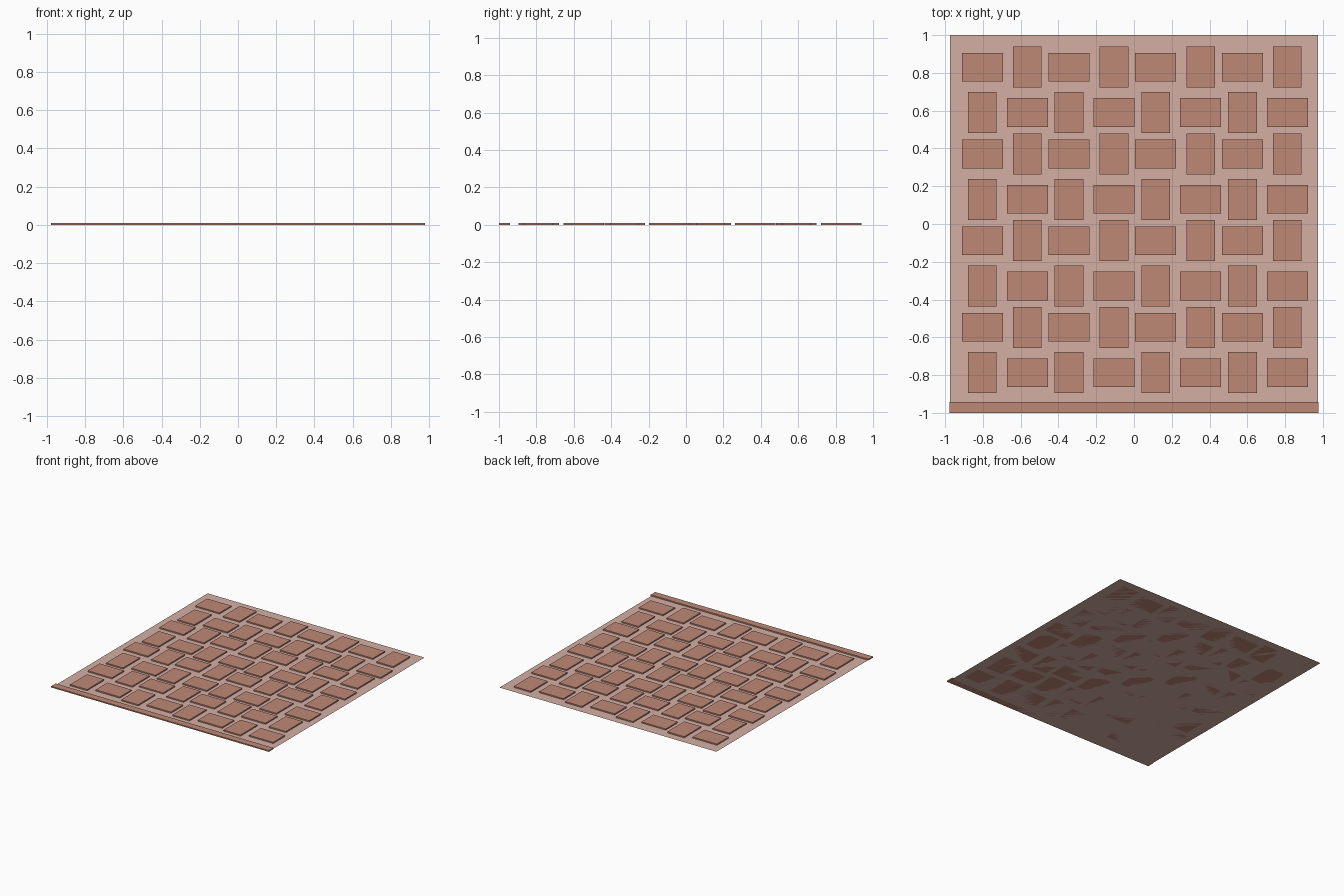
import bpy, bmesh
from mathutils import Matrix, Vector

if "Cube" in bpy.data.objects:
    bpy.data.objects.remove(bpy.data.objects["Cube"])

H = 0.01             # tile thickness
LONG, SHORT = 0.217, 0.152
PITCH = 0.459        # spacing of the repeating pair of tiles


def material(name, rgb):
    m = bpy.data.materials.new(name)
    m.diffuse_color = (*rgb, 1)
    m.use_nodes = True
    m.node_tree.nodes["Principled BSDF"].inputs["Base Color"].default_value = m.diffuse_color
    return m


def finish(name, bm, mat):
    me = bpy.data.meshes.new(name)
    bm.to_mesh(me)
    bm.free()
    me.materials.append(mat)
    ob = bpy.data.objects.new(name, me)
    bpy.context.collection.objects.link(ob)
    return ob


def add_box(bm, x, y, sx, sy, h):
    mat = Matrix.Translation(Vector((x, y, h / 2))) @ Matrix.Diagonal((sx, sy, h, 1))
    bmesh.ops.create_cube(bm, size=1, matrix=mat)


clay = material("clay", (0.51, 0.25, 0.18))
pale_clay = material("pale_clay", (0.66, 0.43, 0.37))

# thin backing sheet
bm = bmesh.new()
bmesh.ops.create_grid(bm, x_segments=1, y_segments=1, size=1,
                      matrix=Matrix.Diagonal((0.973, 1, 1, 1)))
finish("backing_sheet", bm, pale_clay)

# basket pattern of raised tiles, alternating lying and standing
bm = bmesh.new()
for row in range(8):
    y = (0.83 if row % 2 == 0 else 0.59) - PITCH * (row // 2)
    for col in range(8):
        x = (-0.803 if col % 2 == 0 else -0.565) + PITCH * (col // 2)
        lying = (row + col) % 2 == 0
        sx, sy = (LONG, SHORT) if lying else (SHORT, LONG)
        add_box(bm, x, y, sx, sy, H)
finish("raised_tiles", bm, clay)

# front edge strip
bm = bmesh.new()
add_box(bm, 0, -0.971, 1.954, 0.058, H)
finish("front_edge_strip", bm, clay)
